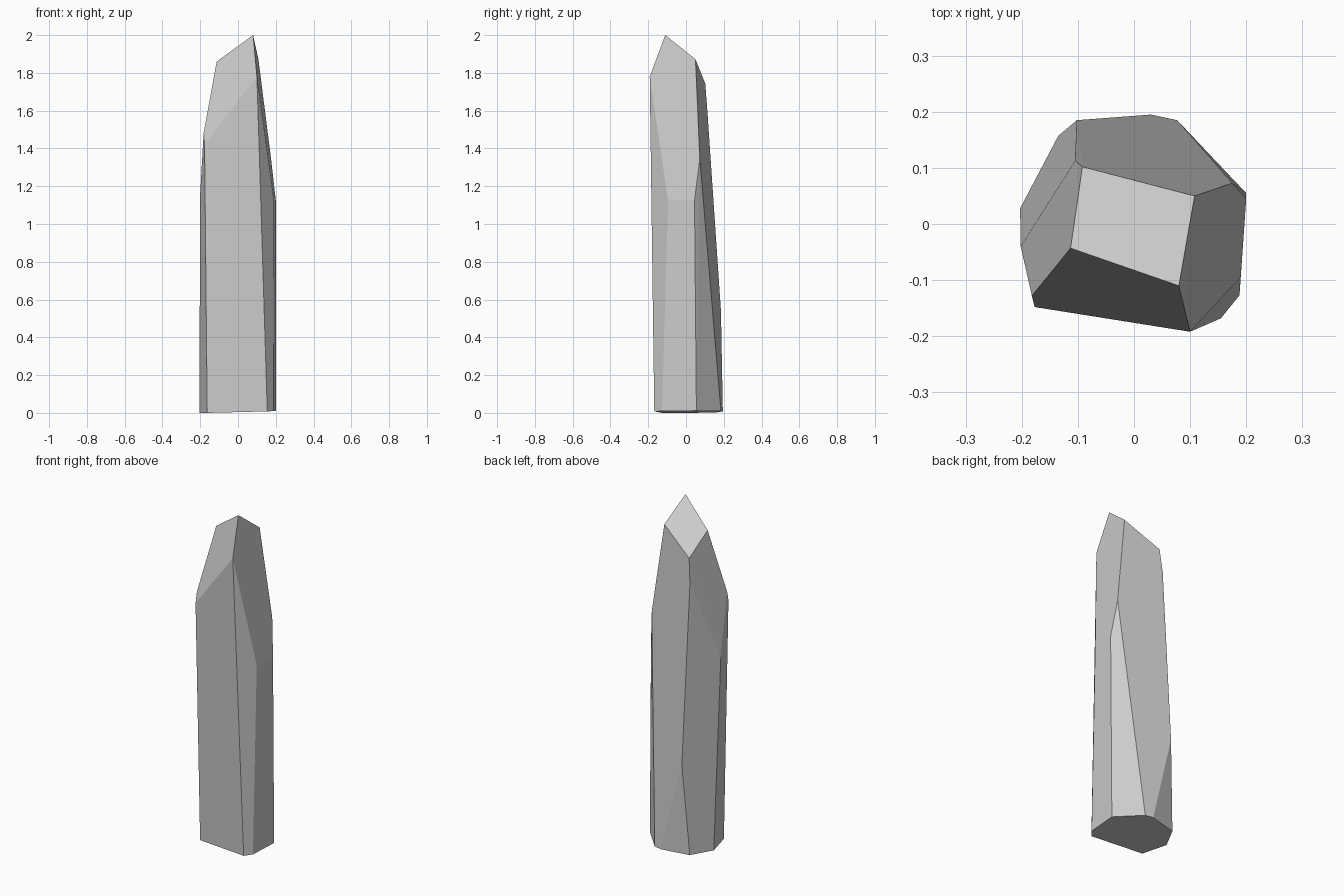
import bpy, bmesh, math

cube = bpy.data.objects.get("Cube")
if cube:
    bpy.data.objects.remove(cube, do_unlink=True)

# Corners of the slightly tilted foot, as (x, y)
foot = [(-0.163, -0.125), (0.155, -0.168), (0.188, -0.127), (0.2, 0.055),
        (0.077, 0.185), (0.03, 0.195), (-0.135, 0.157), (-0.203, 0.028)]

# Corners where the long sides break into the upper facets
shoulders = [(0.1, -0.192, 1.78), (-0.177, -0.148, 1.42), (-0.182, -0.128, 1.48),
             (-0.202, -0.04, 1.13), (-0.105, 0.113, 1.6), (-0.102, 0.185, 0.54),
             (0.175, 0.073, 1.345), (0.2, 0.045, 1.125), (0.19, -0.095, 1.125)]

# Corners of the slanted cap
cap = [(0.08, -0.11, 2.0), (0.108, 0.05, 1.873), (-0.092, 0.102, 1.743), (-0.113, -0.043, 1.86)]


def foot_height(x, y):
    return max(0, 0.005 + 0.03 * x + 0.01 * y)


def make_material(name, colour):
    mat = bpy.data.materials.new(name)
    mat.use_nodes = True
    mat.diffuse_color = colour
    mat.node_tree.nodes["Principled BSDF"].inputs["Base Color"].default_value = colour
    return mat


# Wrap the corners in flat facets, then merge coplanar triangles
bm = bmesh.new()
for corner in [(x, y, foot_height(x, y)) for x, y in foot] + shoulders + cap:
    bm.verts.new(corner)
bmesh.ops.convex_hull(bm, input=bm.verts)
bmesh.ops.dissolve_limit(bm, angle_limit=math.radians(1.5), verts=bm.verts, edges=bm.edges)
bmesh.ops.recalc_face_normals(bm, faces=bm.faces)

mesh = bpy.data.meshes.new("crystal_shard")
bm.to_mesh(mesh)
bm.free()
mesh.materials.append(make_material("pale grey stone", (0.6, 0.6, 0.6, 1)))
shard = bpy.data.objects.new("crystal_shard", mesh)
bpy.context.collection.objects.link(shard)
